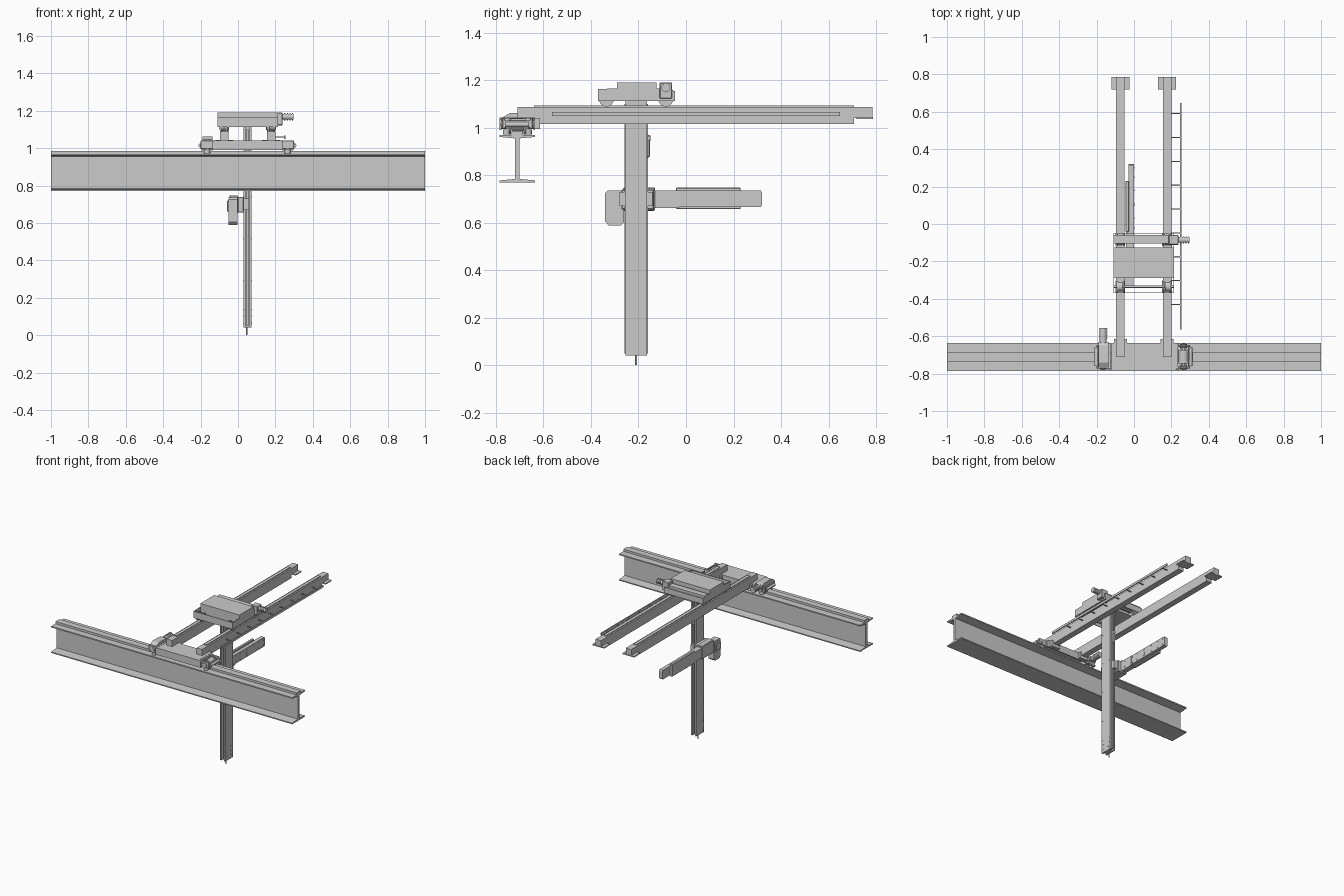
import bpy, bmesh, math
from mathutils import Vector

def finish(name, bm, smooth=False):
    bmesh.ops.recalc_face_normals(bm, faces=bm.faces[:])
    me = bpy.data.meshes.new(name)
    bm.to_mesh(me)
    bm.free()
    ob = bpy.data.objects.new(name, me)
    bpy.context.collection.objects.link(ob)
    if smooth:
        bpy.context.view_layer.objects.active = ob
        bpy.ops.object.select_all(action='DESELECT')
        ob.select_set(True)
        bpy.ops.object.shade_smooth_by_angle()
    return ob

def box(name, x0, x1, y0, y1, z0, z1, bevel=0):
    bm = bmesh.new()
    bmesh.ops.create_cube(bm, size=1)
    for v in bm.verts:
        v.co = Vector(((x0+x1)/2 + v.co.x*(x1-x0), (y0+y1)/2 + v.co.y*(y1-y0), (z0+z1)/2 + v.co.z*(z1-z0)))
    if bevel:
        bmesh.ops.bevel(bm, geom=bm.edges[:], offset=bevel, segments=1, affect='EDGES')
    return finish(name, bm)

def prism(name, axis, pts, a, b):
    """Extrude a 2D profile along an axis; points are the other two axes in order."""
    bm = bmesh.new()
    vs = []
    for p in pts:
        c = list(p)
        c.insert('xyz'.index(axis), a)
        vs.append(bm.verts.new(c))
    f = bm.faces.new(vs)
    r = bmesh.ops.extrude_face_region(bm, geom=[f])
    d = Vector([b-a if k == axis else 0 for k in 'xyz'])
    bmesh.ops.translate(bm, vec=d, verts=[g for g in r['geom'] if isinstance(g, bmesh.types.BMVert)])
    return finish(name, bm)

def cyl(name, axis, c, r, length, seg=24):
    bm = bmesh.new()
    bmesh.ops.create_cone(bm, cap_ends=True, segments=seg, radius1=r, radius2=r, depth=length)
    for v in bm.verts:
        x, y, z = v.co
        v.co = Vector({'x': (z, x, y), 'y': (x, z, y), 'z': (x, y, z)}[axis]) + Vector(c)
    return finish(name, bm, True)

# Runway I-beam and its rail
YB = -0.71
half = [(0.075, 0.77), (0.075, 0.778), (0.01, 0.784), (0.01, 0.955), (0.075, 0.961), (0.075, 0.97)]
prism("runway_beam", 'x', [(YB+y, z) for y, z in half] + [(YB-y, z) for y, z in reversed(half)], -1, 1)
box("runway_rail", -1, 1, YB-0.024, YB+0.024, 0.97, 0.986)

# End truck riding on the runway
box("truck_plate", -0.12, 0.225, -0.785, -0.635, 1.03, 1.042)
for y0, y1 in ((-0.785, -0.777), (-0.643, -0.635)):
    prism("truck_side", 'y', [(-0.135, 0.99), (0.24, 0.99), (0.24, 1.035), (0.225, 1.042), (-0.12, 1.042), (-0.135, 1.035)], y0, y1)
for i, x in enumerate((-0.165, 0.265)):
    s = 1 if i else -1
    for y in (-0.768, -0.652):
        box("wheel_bracket", x-0.035, x+0.035, y-0.005, y+0.005, 0.995, 1.04, 0.002)
        cyl("wheel_bearing", 'y', (x, y, 1.012), 0.018, 0.022)
    cyl("runway_wheel", 'y', (x, YB, 1.012), 0.026, 0.05, 32)
    for y in (YB-0.031, YB+0.031):
        cyl("wheel_flange", 'y', (x, y, 1.006), 0.034, 0.01, 32)
    cyl("wheel_axle", 'y', (x, YB, 1.012), 0.008, 0.14, 16)
    box("truck_crosspiece", x-s*0.035-0.006, x-s*0.035+0.006, -0.775, -0.645, 0.995, 1.04)
    box("truck_end_plate", x+s*0.032-0.004, x+s*0.032+0.004, -0.765, -0.655, 1.0, 1.03)
    cyl("buffer", 'y', (x+s*0.036, YB, 1.014), 0.011, 0.1)
    for y in (-0.755, -0.665):
        cyl("guide_roller", 'z', (x, y, 0.982), 0.016, 0.022)

# Truck drive with motor
prism("truck_gearbox", 'x', [(-0.77, 1.02), (-0.63, 1.02), (-0.63, 1.05), (-0.65, 1.06), (-0.74, 1.062), (-0.77, 1.045)], -0.19, -0.137)
cyl("truck_motor", 'y', (-0.165, -0.595, 1.04), 0.019, 0.08)
for k in range(4):
    cyl("motor_fin", 'y', (-0.165, -0.61+k*0.016, 1.04), 0.022, 0.005)

# Twin bridge girders with rails and end stops
for gx in (-0.073, 0.177):
    prism("bridge_girder", 'x', [(-0.71, 1.042), (-0.635, 1.042), (-0.615, 1.016), (0.708, 1.016), (0.708, 1.04),
          (0.785, 1.04), (0.785, 1.088), (-0.71, 1.088)], gx-0.023, gx+0.023)
    box("girder_rail", gx-0.012, gx+0.012, -0.64, 0.708, 1.088, 1.094)
    box("girder_end_plate", gx-0.048, gx+0.048, 0.718, 0.787, 1.036, 1.044)
    box("girder_foot", gx-0.035, gx+0.035, -0.635, -0.615, 0.995, 1.04)

# Cable track beside the right girder
box("cable_track", 0.247, 0.255, -0.565, 0.648, 1.05, 1.067)
for k in range(9):
    y = -0.43 + k*0.1275
    box("track_bracket", 0.2, 0.248, y-0.003, y+0.003, 1.056, 1.061)

# Trolley: open frame, raised cover and wheels
prism("trolley_cover", 'x', [(-0.29, 1.118), (-0.125, 1.118), (-0.125, 1.19), (-0.29, 1.19)], -0.11, 0.215)
for x in (-0.11, 0.211):
    prism("trolley_side", 'x', [(-0.37, 1.112), (-0.05, 1.112), (-0.05, 1.15), (-0.06, 1.165), (-0.125, 1.165),
          (-0.29, 1.165), (-0.37, 1.163)], x, x+0.004)
box("trolley_front_plate", -0.11, 0.215, -0.37, -0.365, 1.112, 1.163)
box("trolley_back_plate", -0.11, 0.215, -0.052, -0.047, 1.112, 1.155)
box("drive_beam", -0.11, 0.185, -0.105, -0.06, 1.122, 1.17)
box("trolley_gearbox", 0.185, 0.238, -0.112, -0.058, 1.122, 1.19, 0.004)
cyl("trolley_motor", 'x', (0.266, -0.085, 1.168), 0.015, 0.06)
for k in range(4):
    cyl("trolley_motor_fin", 'x', (0.25+k*0.014, -0.085, 1.168), 0.019, 0.006)
for y in (-0.335, -0.085):
    cyl("trolley_axle", 'x', (0.052, y, 1.12), 0.006, 0.32, 16)
    for gx in (-0.073, 0.177):
        cyl("trolley_wheel", 'x', (gx, y, 1.12), 0.026, 0.024, 32)
        for s in (-1, 1):
            cyl("trolley_wheel_flange", 'x', (gx+s*0.017, y, 1.12), 0.031, 0.008, 32)
            prism("axle_hanger", 'x', [(y-0.033, 1.113), (y-0.01, 1.096), (y+0.01, 1.096), (y+0.033, 1.113)], gx+s*0.024-0.002, gx+s*0.024+0.002)

# Vertical mast with grooved narrow sides
q = [(0.03, -0.21), (0.03, -0.255), (0.039, -0.255), (0.039, -0.235), (0.062, -0.235), (0.062, -0.255), (0.073, -0.255), (0.073, -0.21)]
prism("mast", 'z', q + [(x, -0.42-y) for x, y in reversed(q[1:-1])], 0.04, 1.12)
for y in (-0.247, -0.173):
    box("mast_guide", 0.046, 0.055, y-0.012, y+0.012, 0.05, 1.1)
    for z in (0.06, 0.1, 0.135, 0.29, 0.515, 0.74, 0.965):
        for x in (0.0295, 0.0735):
            cyl("mast_bolt", 'x', (x, y, z), 0.004, 0.003, 12)
for y in (-0.232, -0.188):
    for z in (0.07, 0.1, 0.135):
        cyl("mast_foot_bolt", 'x', (0.0735, y, z), 0.003, 0.003, 12)
cyl("mast_pin", 'z', (0.047, -0.21, 0.025), 0.004, 0.05, 16)
box("mast_sensor", 0.038, 0.062, -0.167, -0.152, 0.875, 0.97, 0.004)
cyl("mast_sensor_knob", 'y', (0.05, -0.158, 0.955), 0.012, 0.018)

# Sliding carriage, drive block and telescopic arm
box("arm_carriage", 0.0, 0.03, -0.272, -0.135, 0.655, 0.74, 0.004)
box("carriage_guide", 0.03, 0.06, -0.165, -0.14, 0.67, 0.73)
box("carriage_guide", 0.03, 0.06, -0.28, -0.255, 0.67, 0.73)
prism("arm_drive", 'x', [(-0.34, 0.605), (-0.325, 0.588), (-0.275, 0.588), (-0.262, 0.6), (-0.262, 0.735), (-0.33, 0.735), (-0.34, 0.725)], -0.05, -0.003)
box("arm_drive_cover", -0.06, -0.045, -0.33, -0.27, 0.66, 0.72, 0.004)
box("arm_base", -0.045, 0.0, -0.265, -0.13, 0.65, 0.748, 0.004)
box("arm_outer_stage", -0.042, 0.0, -0.13, -0.03, 0.662, 0.736)
box("arm_middle_stage", -0.046, -0.026, -0.042, 0.23, 0.657, 0.748, 0.003)
prism("arm_inner_stage", 'x', [(-0.04, 0.667), (0.315, 0.667), (0.32, 0.675), (0.32, 0.727), (0.315, 0.735), (-0.04, 0.735)], -0.03, -0.001)
for y in (-0.1, -0.02, 0.03, 0.105, 0.18, 0.25, 0.3):
    for z in (0.68, 0.722):
        cyl("arm_bolt", 'x', (0.0, y, z), 0.004, 0.004, 12)
cyl("arm_hub", 'x', (0.0, 0.105, 0.701), 0.008, 0.006)
